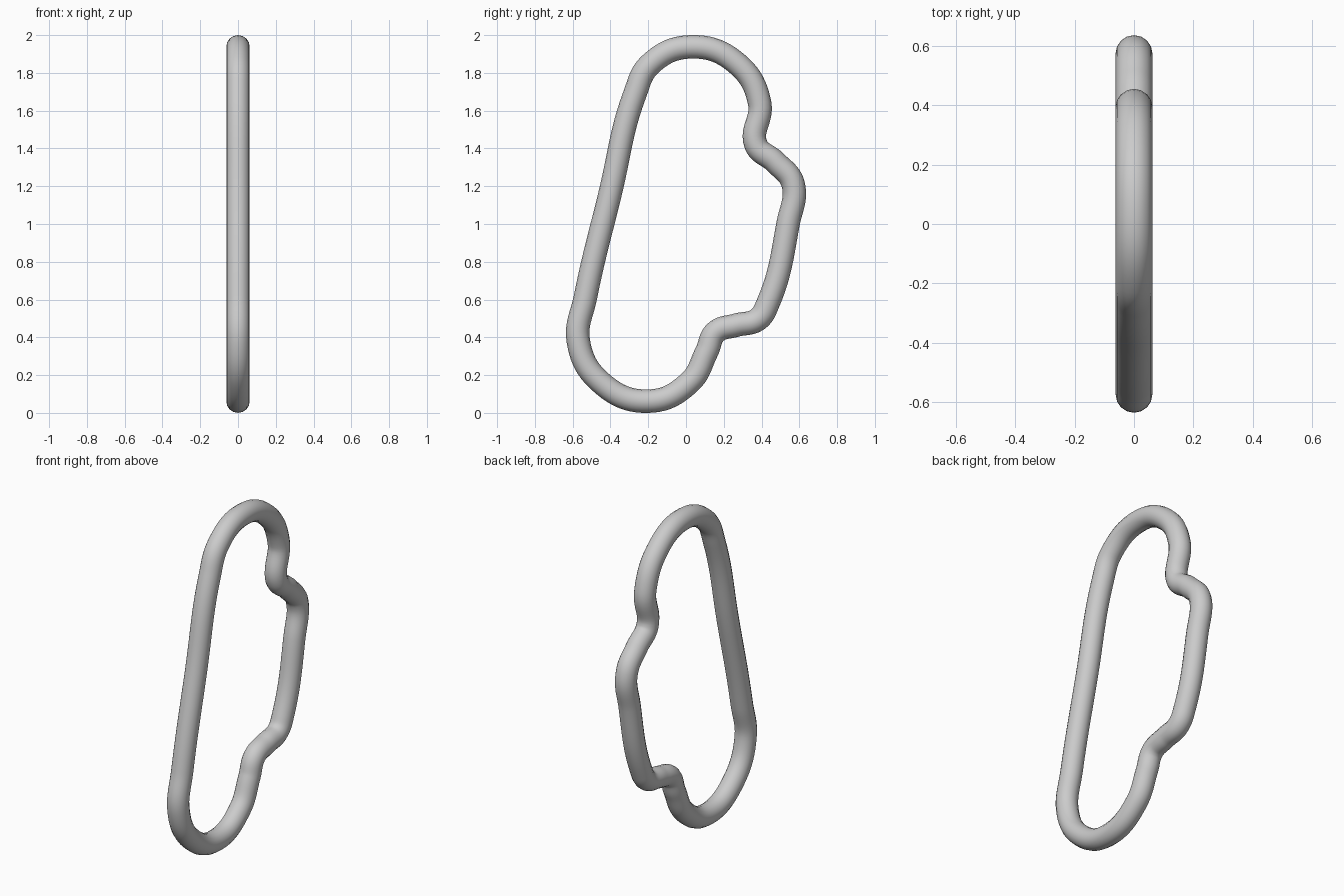
import bpy
from mathutils import Vector

cube = bpy.data.objects.get("Cube")
if cube:
    bpy.data.objects.remove(cube, do_unlink=True)

RADIUS = 0.062

# Centre line of the closed loop as (y, z)
path = [
    (-0.20, 0.062), (-0.455, 0.165), (-0.57, 0.38), (-0.533, 0.61),
    (-0.402, 1.16), (-0.27, 1.69), (-0.19, 1.845), (0.03, 1.938),
    (0.275, 1.845), (0.39, 1.64), (0.37, 1.42), (0.473, 1.328),
    (0.566, 1.215), (0.54, 1.0), (0.434, 0.58), (0.38, 0.495),
    (0.265, 0.464), (0.158, 0.428), (0.11, 0.325), (0.022, 0.165),
]

# Round tube swept along the loop
curve = bpy.data.curves.new("loop_path", "CURVE")
curve.dimensions = "3D"
curve.resolution_u = 10
curve.bevel_depth = RADIUS
curve.bevel_resolution = 6
spline = curve.splines.new("BEZIER")
spline.bezier_points.add(len(path) - 1)
spline.use_cyclic_u = True
for point, (y, z) in zip(spline.bezier_points, path):
    point.co = Vector((0, y, z))
    point.handle_left_type = point.handle_right_type = "AUTO"

tube = bpy.data.objects.new("bent_loop_tube", curve)
bpy.context.collection.objects.link(tube)

# Plain grey finish
grey = bpy.data.materials.new("plain_grey")
grey.use_nodes = True
color = (0.6, 0.6, 0.6, 1)
grey.diffuse_color = color
grey.node_tree.nodes["Principled BSDF"].inputs["Base Color"].default_value = color
curve.materials.append(grey)

# Turn the swept curve into a smooth mesh
bpy.ops.object.select_all(action="DESELECT")
tube.select_set(True)
bpy.context.view_layer.objects.active = tube
bpy.ops.object.convert(target="MESH")
bpy.ops.object.shade_smooth()
